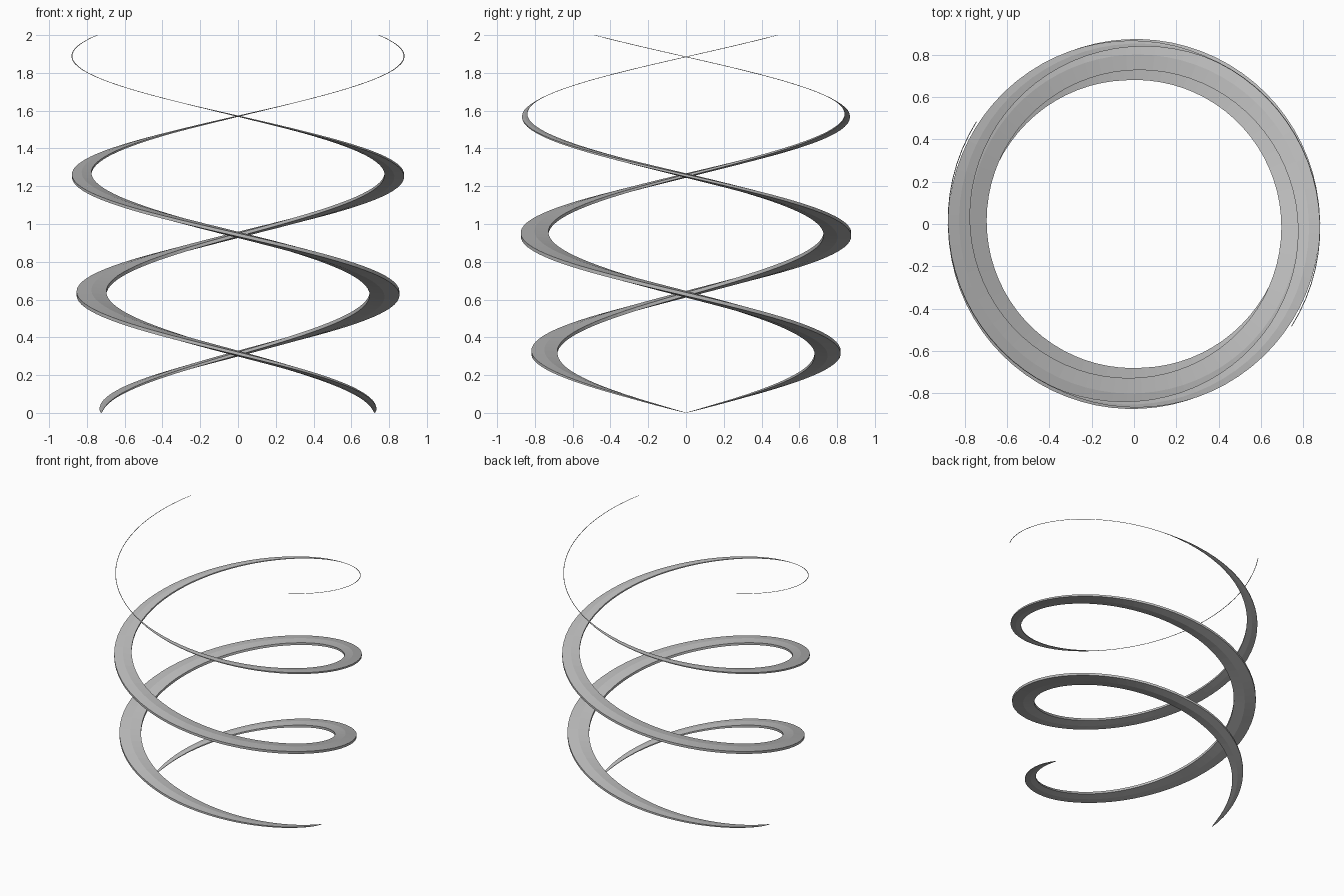
import bpy, bmesh, math

if "Cube" in bpy.data.objects:
    bpy.data.objects.remove(bpy.data.objects["Cube"])

mat = bpy.data.materials.new("plain grey")
mat.diffuse_color = (0.5, 0.5, 0.5, 1)
mat.use_nodes = True
mat.node_tree.nodes["Principled BSDF"].inputs["Base Color"].default_value = mat.diffuse_color

STEPS = 120
TURN = 10.0          # total angle in radians over 2 units of height


def blade_width(z):
    # swells quickly from the foot, peaks low, thins to a wire at the top
    w = 0.158 - 0.162 * (z - 0.68) ** 2
    return max(0.004, w * math.sqrt(min(1.0, z / 0.3)))


def strand(name, start):
    bm = bmesh.new()
    rings = []
    for i in range(STEPS + 1):
        z = 2.0 * i / STEPS
        a = start - TURN * i / STEPS
        r = 0.724 + 0.0825 * z
        w = blade_width(z)
        h = max(0.003, 0.225 * w)
        # six-sided section: short walls at the rims, low ridge in the middle
        section = [(w / 2, -h * 0.27), (w / 2, h * 0.27), (0, h / 2),
                   (-w / 2, h * 0.27), (-w / 2, -h * 0.27), (0, -h / 2)]
        rings.append([bm.verts.new(((r + u) * math.cos(a), (r + u) * math.sin(a),
                                    min(2.0, max(0.0, z + v)))) for u, v in section])
    for p, q in zip(rings, rings[1:]):
        for k in range(6):
            n = (k + 1) % 6
            bm.faces.new((p[k], p[n], q[n], q[k]))
    bm.faces.new(rings[0])
    bm.faces.new(rings[-1])
    bmesh.ops.recalc_face_normals(bm, faces=bm.faces)
    me = bpy.data.meshes.new(name)
    bm.to_mesh(me)
    bm.free()
    me.materials.append(mat)
    ob = bpy.data.objects.new(name, me)
    bpy.context.collection.objects.link(ob)
    return ob


# two intertwined strands, half a turn apart
strand("right_strand", 0.0)
strand("left_strand", math.pi)
